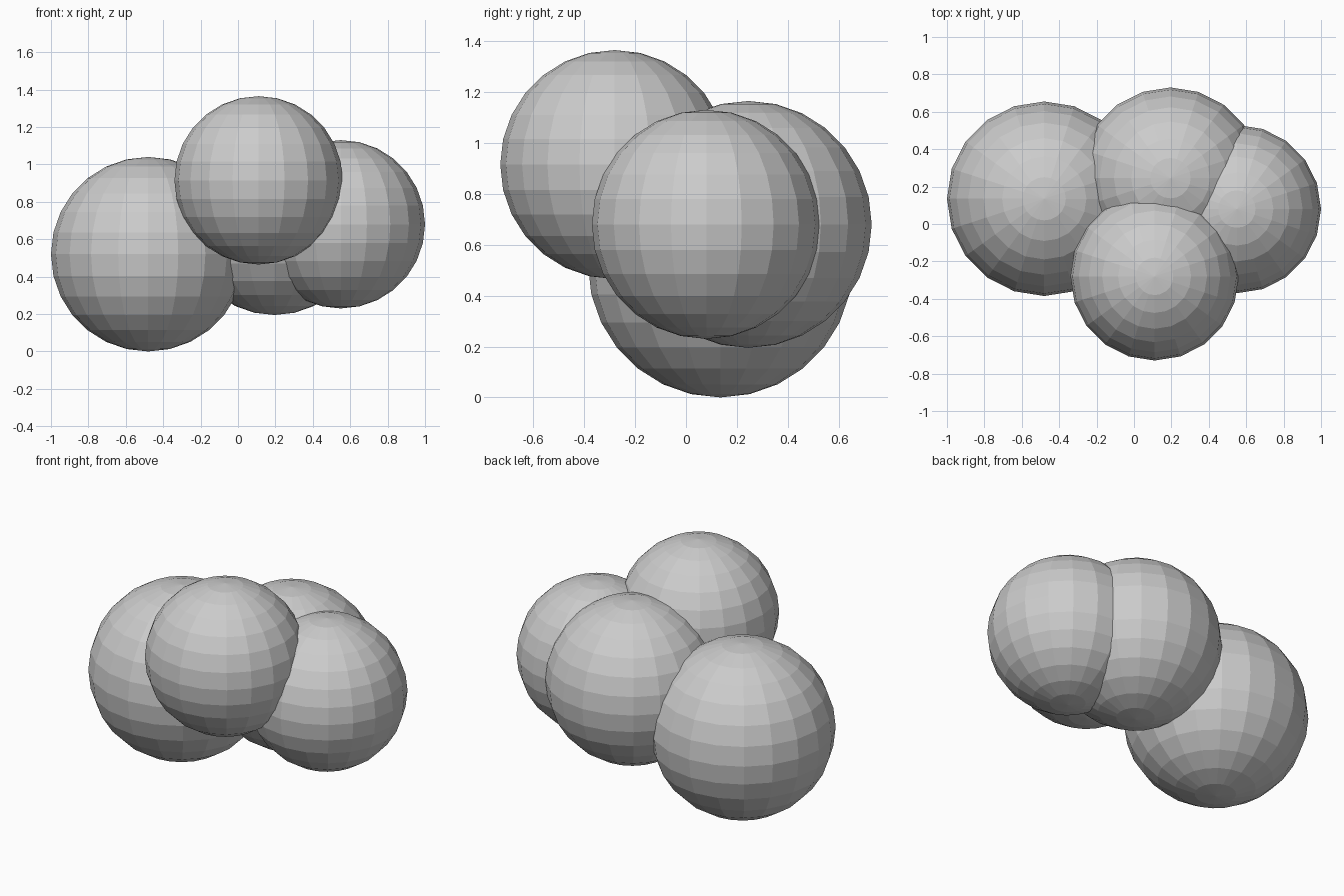
import bpy

if "Cube" in bpy.data.objects:
    bpy.data.objects.remove(bpy.data.objects["Cube"])

# Four overlapping low-poly balls forming a cluster: name, centre, radius
balls = [
    ("left_ball", (-0.48, 0.135, 0.52), 0.52),
    ("back_ball", (0.195, 0.245, 0.68), 0.485),
    ("right_ball", (0.55, 0.08, 0.68), 0.45),
    ("front_ball", (0.11, -0.28, 0.915), 0.45),
]


def add_ball(name, centre, radius):
    bpy.ops.mesh.primitive_uv_sphere_add(
        segments=20, ring_count=14, radius=radius, location=centre)
    bpy.context.object.name = name


for ball in balls:
    add_ball(*ball)
